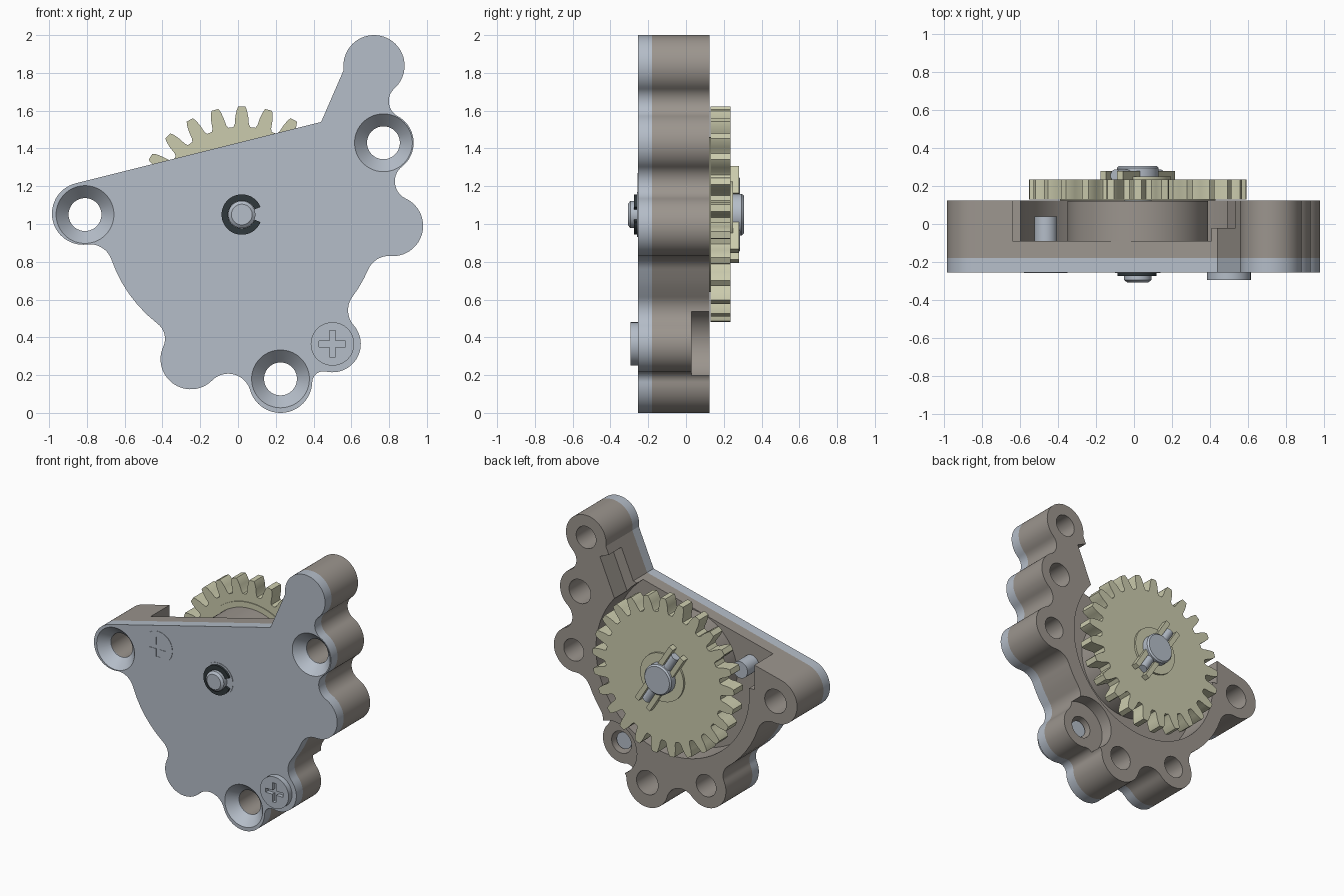
import bpy, bmesh, math
from math import sin, cos, pi, radians
from mathutils import Vector as V

if "Cube" in bpy.data.objects:
    bpy.data.objects.remove(bpy.data.objects["Cube"])


def material(name, rgb):
    m = bpy.data.materials.new(name)
    m.use_nodes = True
    m.diffuse_color = (*rgb, 1)
    m.node_tree.nodes["Principled BSDF"].inputs["Base Color"].default_value = (*rgb, 1)
    return m


STEEL = material("blue grey metal", (0.46, 0.51, 0.58))
CAST = material("warm grey casting", (0.33, 0.30, 0.27))
CREAM = material("pale yellow plastic", (0.60, 0.60, 0.42))
DARK = material("dark clip", (0.03, 0.04, 0.045))


def loft(name, rings, mat):
    """Skin a stack of (outline, y) rings and cap both ends."""
    bm = bmesh.new()
    loops = [[bm.verts.new((p[0], y, p[1])) for p in pts] for pts, y in rings]
    n = len(loops[0])
    for a, b in zip(loops, loops[1:]):
        for i in range(n):
            j = (i + 1) % n
            bm.faces.new((a[i], a[j], b[j], b[i]))
    bm.faces.new(loops[0])
    bm.faces.new(loops[-1])
    bmesh.ops.recalc_face_normals(bm, faces=bm.faces)
    me = bpy.data.meshes.new(name)
    bm.to_mesh(me)
    bm.free()
    me.materials.append(mat)
    ob = bpy.data.objects.new(name, me)
    bpy.context.collection.objects.link(ob)
    return ob


def prism(name, pts, y0, y1, mat):
    return loft(name, [(pts, y0), (pts, y1)], mat)


def arc(c, r, a0, a1, step=radians(6)):
    n = max(2, math.ceil(abs(a1 - a0) / step))
    return [V((c[0] + r * cos(a0 + (a1 - a0) * i / n),
               c[1] + r * sin(a0 + (a1 - a0) * i / n))) for i in range(n + 1)]


def circle(c, r):
    return arc(c, r, 0, 2 * pi, radians(5))[:-1]


def lathe(name, c, profile, mat):
    return loft(name, [(circle(c, r), y) for r, y in profile], mat)


def activate(ob):
    bpy.ops.object.select_all(action='DESELECT')
    ob.select_set(True)
    bpy.context.view_layer.objects.active = ob


def cut(ob, cutter):
    mod = ob.modifiers.new("cut", 'BOOLEAN')
    mod.operation, mod.solver, mod.object = 'DIFFERENCE', 'EXACT', cutter
    activate(ob)
    bpy.ops.object.modifier_apply(modifier=mod.name)
    bpy.data.objects.remove(cutter)


def angle(v):
    return math.atan2(v.y, v.x)


def rect(c, u, half_len, half_wid, off=0):
    """Rectangle along direction u, shifted sideways by off."""
    w = V((-u.y, u.x))
    c = V(c) + w * off
    return [c + u * (half_len * i) + w * (half_wid * j)
            for i, j in ((-1, -1), (1, -1), (1, 1), (-1, 1))]


# Lobes of the housing
AXIS = V((0.02, 1.05))
LEFT, LOW_LEFT, BOTTOM = V((-0.82, 1.055)), V((-0.25, 0.285)), V((0.225, 0.168))
LOW_RIGHT, RIGHT = V((0.5, 0.365)), V((0.82, 0.99))
UP_RIGHT, TOP = V((0.77, 1.43)), V((0.72, 1.838))
CORNER = V((0.44, 1.54))

# Each lobe is joined to the next by a tangent concave fillet
chain = [(LEFT, 0.165, 0.12), (AXIS, 0.73, 0.1), (LOW_LEFT, 0.16, 0.12),
         (BOTTOM, 0.168, 0.06), (LOW_RIGHT, 0.15, 0.12), (AXIS, 0.73, 0.12),
         (RIGHT, 0.16, 0.1), (UP_RIGHT, 0.16, 0.09), (TOP, 0.162, 0)]
outline, start = [], radians(104)
for (c1, r1, f), (c2, r2, _) in zip(chain, chain[1:]):
    d = (c2 - c1).length
    u = (c2 - c1) / d
    a, b = r1 + f, r2 + f
    x = (d * d + a * a - b * b) / (2 * d)
    fc = c1 + u * x + V((u.y, -u.x)) * math.sqrt(a * a - x * x)
    end = angle(fc - c1)
    outline += arc(c1, r1, start, start + (end - start) % (2 * pi))
    s, e = angle(c1 - fc), angle(c2 - fc)
    outline += arc(fc, f, s, s - (s - e) % (2 * pi))[1:-1]
    start = angle(fc - c2)
outline += arc(TOP, 0.162, start, start + (radians(188) - start) % (2 * pi))
outline.append(CORNER)

# Front plate with countersunk holes
plate = prism("front_plate", outline, -0.255, -0.18, STEEL)
SCREW_HOLES = [V((-0.81, 1.05)), UP_RIGHT, V((0.225, 0.18))]
for c in SCREW_HOLES:
    cut(plate, lathe("cutter", c, [(0.158, -0.26), (0.153, -0.255), (0.087, -0.185),
                                   (0.087, -0.1)], STEEL))

# Cast housing with gear cavity, side relief, cut-down lobe and holes
body = prism("housing", outline, -0.18, 0.125, CAST)
cut(body, prism("cutter", circle(AXIS, 0.62), -0.09, 0.3, CAST))
cut(body, prism("cutter", rect((-0.5, 1.22), V((1, 0)), 0.14, 0.13), -0.09, 0.3, CAST))
slope = (V((0.56, 1.82)) - CORNER).normalized()
cut(body, prism("cutter", rect(CORNER, slope, 0.24, 0.1, 0.02), -0.02, 0.3, CAST))
cut(body, prism("cutter", circle(LOW_RIGHT, 0.19), 0.03, 0.3, CAST))
for c in SCREW_HOLES:
    cut(body, prism("cutter", circle(c, 0.087), -0.3, 0.3, CAST))
for c in (LOW_LEFT, RIGHT, TOP, LOW_RIGHT):
    cut(body, prism("cutter", circle(c, 0.08), -0.1, 0.3, CAST))
boss = lathe("bearing_boss", AXIS, [(0.37, -0.1), (0.37, 0.122)], CAST)

# Cross-head screws, one flush and one raised
smooth = [plate, body, boss]
for name, c, front, back in (("flush_screw", V((-0.465, 1.155)), -0.258, 0.04),
                             ("raised_screw", LOW_RIGHT, -0.295, 0.0)):
    s = lathe(name, c, [(0.115, front), (0.115, -0.22), (0.06, -0.22), (0.06, back)], STEEL)
    for u in (V((1, 0)), V((0, 1))):
        cut(s, prism("cutter", rect(c, u, 0.07, 0.015), -0.4, front + 0.03, STEEL))
    smooth.append(s)

# Shaft, its front collar and open retaining clip
smooth.append(lathe("shaft", AXIS, [(0.055, -0.308), (0.072, -0.295), (0.072, 0.2),
                                    (0.11, 0.2), (0.11, 0.295), (0.1, 0.306)], STEEL))
smooth.append(lathe("shaft_collar", AXIS, [(0.12, -0.25), (0.12, -0.259)], STEEL))
gap = radians(22)
clip = arc(AXIS, 0.107, gap, 2 * pi - gap) + arc(AXIS, 0.073, 2 * pi - gap, gap)
smooth.append(prism("retaining_clip", clip, -0.275, -0.258, DARK))

# Toothed wheel
TEETH = 25
flank = [(0.465, 0.38), (0.48, 0.31), (0.52, 0.26), (0.555, 0.19), (0.572, 0.13)]
tooth = [(r, -t) for r, t in flank] + flank[::-1]
wheel = []
for k in range(TEETH):
    for r, t in tooth:
        a = pi / 2 - (k + t) * 2 * pi / TEETH
        wheel.append(AXIS + V((cos(a), sin(a))) * r)
smooth.append(prism("gear", wheel, 0.13, 0.235, CREAM))
smooth.append(lathe("gear_front_step", AXIS, [(0.41, 0.124), (0.41, 0.14)], CREAM))

# Hub ring, drive ribs and cross pin on the back of the gear
smooth.append(lathe("hub_ring", AXIS, [(0.175, 0.22), (0.175, 0.25)], CREAM))
tilt = V((-sin(radians(32)), cos(radians(32))))
for side, off in (("left", -0.052), ("right", 0.052)):
    for end, sign in (("upper", 1), ("lower", -1)):
        c = AXIS + tilt * (0.175 * sign)
        prism(f"{end}_{side}_drive_rib", rect(c, tilt, 0.085, 0.018, off), 0.22, 0.28, CREAM)
bpy.ops.mesh.primitive_cylinder_add(vertices=24, radius=0.032, depth=0.44,
                                    location=(AXIS.x, 0.255, AXIS.y),
                                    rotation=(0, radians(-32), 0))
pin = bpy.context.object
pin.name = "cross_pin"
pin.data.materials.append(STEEL)
smooth.append(pin)

for ob in smooth:
    activate(ob)
    bpy.ops.object.shade_smooth_by_angle(angle=radians(25))
